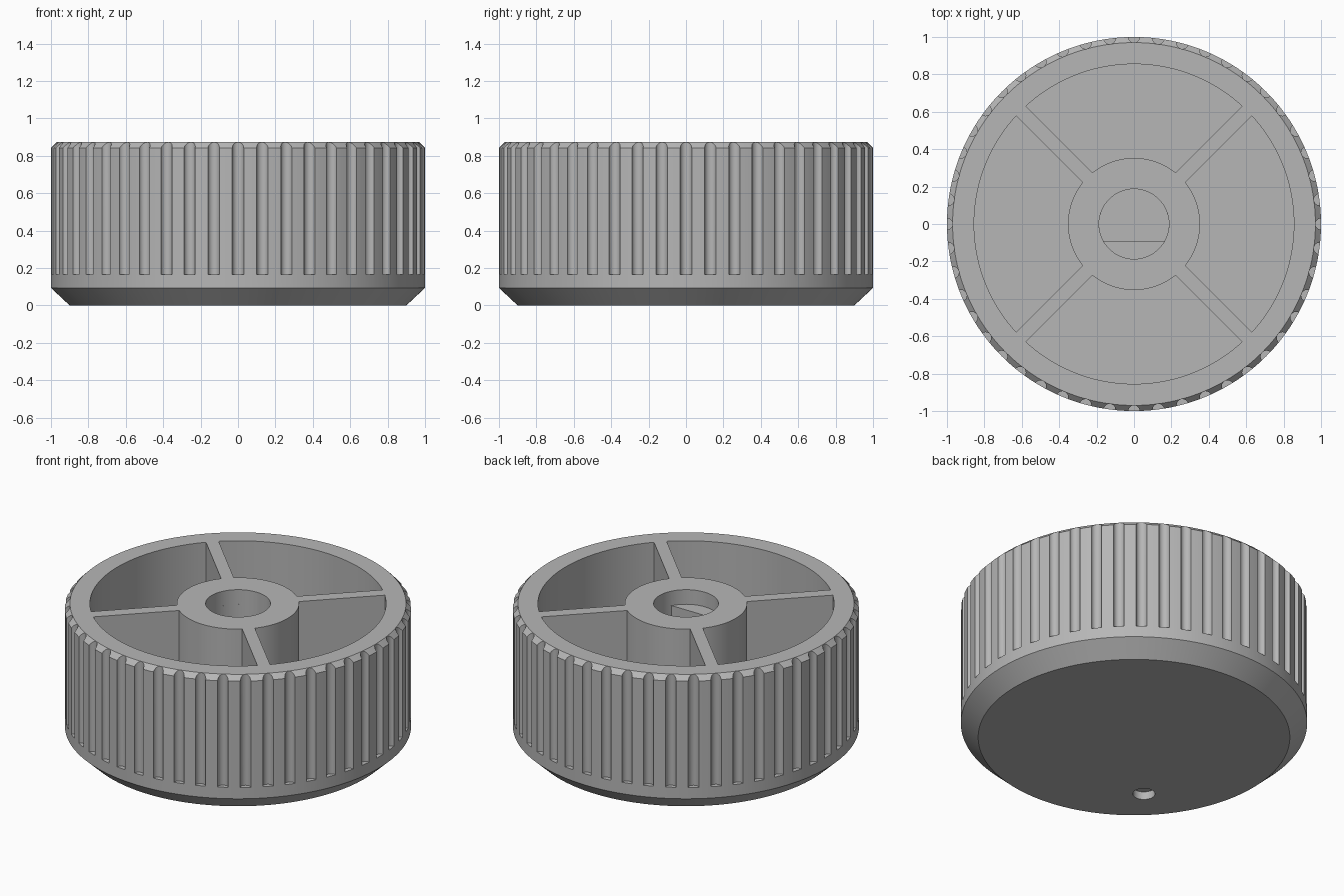
import bpy, bmesh
from math import sin, cos, pi, asin, acos, radians

if "Cube" in bpy.data.objects:
    bpy.data.objects.remove(bpy.data.objects["Cube"], do_unlink=True)

HEIGHT = 0.873
GROOVES = 48

grey = bpy.data.materials.new("light grey")
grey.use_nodes = True
colour = (0.47, 0.47, 0.47, 1)
grey.diffuse_color = colour
grey.node_tree.nodes["Principled BSDF"].inputs["Base Color"].default_value = colour


def arc(radius, start, end, steps, cx=0, cy=0):
    """Points along an arc, both ends included."""
    angles = [start + (end - start) * i / steps for i in range(steps + 1)]
    return [(cx + radius * cos(a), cy + radius * sin(a)) for a in angles]


def circle(radius, steps, cx=0, cy=0):
    return arc(radius, 0, 2 * pi, steps, cx, cy)[:-1]


def loft(bm, rings):
    """Closed solid through rings of equal point count, listed upwards."""
    loops = [[bm.verts.new((x, y, z)) for x, y in pts] for pts, z in rings]
    n = len(loops[0])
    for low, high in zip(loops, loops[1:]):
        for i in range(n):
            j = (i + 1) % n
            bm.faces.new((low[i], low[j], high[j], high[i]))
    bm.faces.new(loops[0][::-1])
    bm.faces.new(loops[-1])


def make_object(name, solids):
    bm = bmesh.new()
    for rings in solids:
        loft(bm, rings)
    bmesh.ops.recalc_face_normals(bm, faces=bm.faces)
    mesh = bpy.data.meshes.new(name)
    bm.to_mesh(mesh)
    bm.free()
    mesh.materials.append(grey)
    obj = bpy.data.objects.new(name, mesh)
    bpy.context.collection.objects.link(obj)
    return obj


def prism(outline, bottom, top):
    return [(outline, bottom), (outline, top)]


# Chamfered body of the knob
profile = [(0.90, 0), (1.0, 0.094), (1.0, HEIGHT - 0.03), (0.97, HEIGHT)]
knob = make_object("knob_body", [[(circle(r, 192), z) for r, z in profile]])

# Grip grooves around the side, open at the top
grooves = []
for k in range(GROOVES):
    a = 2 * pi * k / GROOVES
    grooves.append(prism(circle(0.031, 20, 1.001 * cos(a), 1.001 * sin(a)), 0.166, 1))

# Four pockets, leaving diagonal spokes between hub and rim
pockets = []
for k in range(4):
    mid = k * pi / 2
    outer = pi / 4 - asin(0.037 / 0.855)
    inner = pi / 4 - asin(0.037 / 0.353)
    outline = (arc(0.855, mid - outer, mid + outer, 40)
               + arc(0.353, mid + inner, mid - inner, 24))
    pockets.append(prism(outline, 0.12, 1))

# Shaft bore: round at the mouth, flat-sided further down
flat = acos(0.09 / 0.187)
mouth = prism(circle(0.187, 64), 0.78, 1)
shaft = prism(arc(0.187, -pi / 2 + flat, 1.5 * pi - flat, 48), 0.2, 0.85)

# Shallow dimple in the underside
spot = radians(225)
dimple = prism(circle(0.064, 32, 0.656 * cos(spot), 0.656 * sin(spot)), -0.1, 0.05)

cutters = {
    "groove_cutter": grooves,
    "pocket_cutter": pockets,
    "bore_mouth_cutter": [mouth],
    "shaft_cutter": [shaft],
    "dimple_cutter": [dimple],
}
bpy.context.view_layer.objects.active = knob
for name, solids in cutters.items():
    cutter = make_object(name, solids)
    cutter.hide_render = True
    cut = knob.modifiers.new(name, "BOOLEAN")
    cut.operation = "DIFFERENCE"
    cut.solver = "EXACT"
    cut.object = cutter
    bpy.ops.object.modifier_apply(modifier=cut.name)
    bpy.data.objects.remove(cutter, do_unlink=True)

# Smooth curved walls, crisp edges
bpy.ops.object.select_all(action="DESELECT")
knob.select_set(True)
bpy.ops.object.shade_smooth_by_angle(angle=radians(30))
